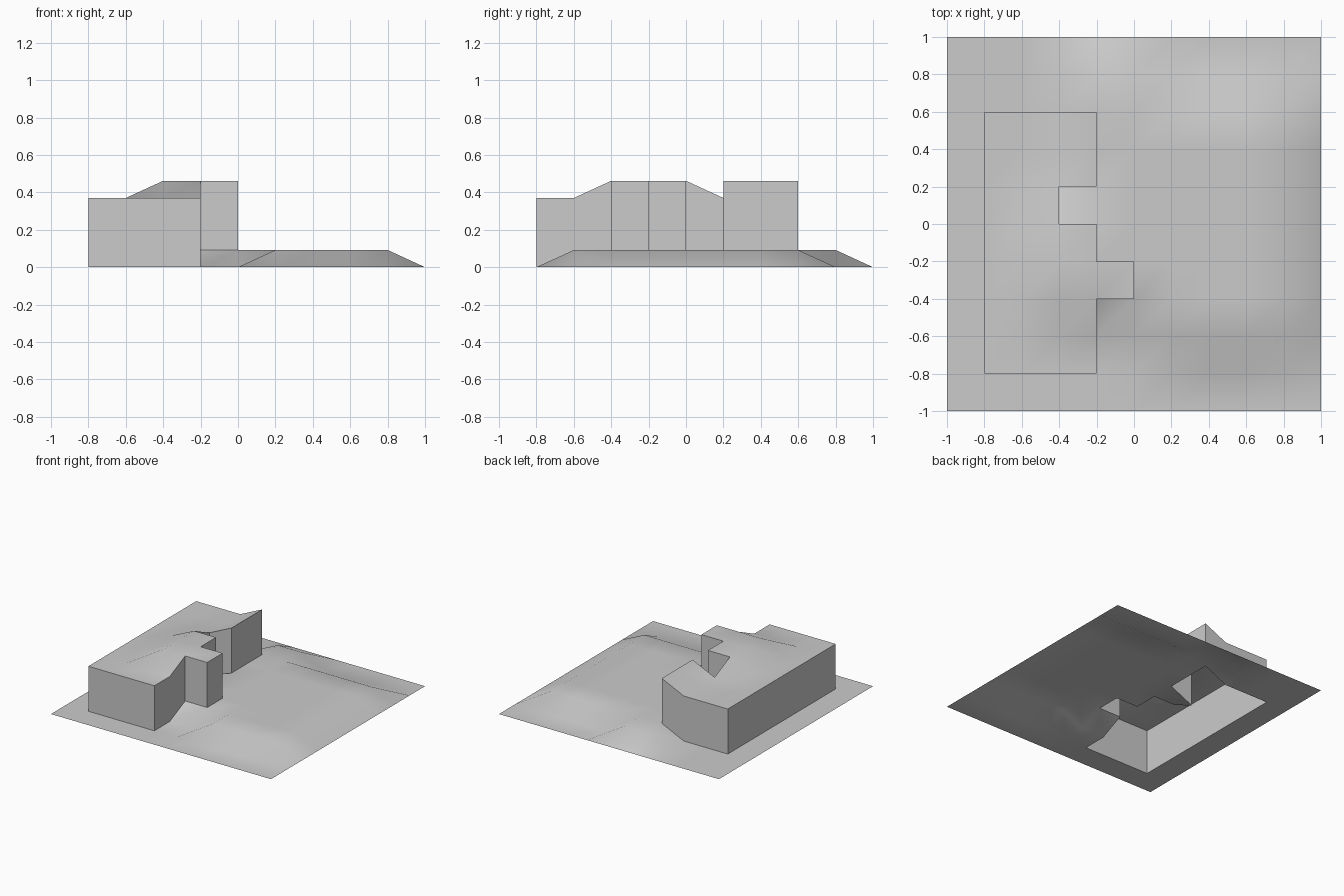
import bpy, bmesh
from mathutils import Vector

if "Cube" in bpy.data.objects:
    bpy.data.objects.remove(bpy.data.objects["Cube"])

STEP, RISE, WALL = 0.2, 0.092, 0.37

# Raised ground: grid row -> first and last raised grid column
# (grid index 0..10 runs from -1 to 1)
raised = {2: (6, 9), 3: (3, 9), 4: (3, 9), 5: (3, 9),
          6: (4, 9), 7: (4, 9), 8: (4, 9), 9: (4, 5)}


def index(v):
    return round((v + 1) / STEP)


def in_building(face):
    c = face.calc_center_median()
    x, y = int((c.x + 1) / STEP), int((c.y + 1) / STEP)
    block = 1 <= x <= 3 and 1 <= y <= 7
    notch = (x, y) == (3, 5)
    bay = (x, y) == (4, 3)
    return (block and not notch) or bay


# Gently stepped ground sheet
bm = bmesh.new()
bmesh.ops.create_grid(bm, x_segments=10, y_segments=10, size=1)
for v in bm.verts:
    lo, hi = raised.get(index(v.co.y), (1, 0))
    v.co.z = RISE if lo <= index(v.co.x) <= hi else 0

# Building block lifted out of the ground, open underneath
cells = [f for f in bm.faces if in_building(f)]
out = bmesh.ops.extrude_face_region(bm, geom=cells)
top = [g for g in out["geom"] if isinstance(g, bmesh.types.BMVert)]
bmesh.ops.translate(bm, verts=top, vec=Vector((0, 0, WALL)))
old = [f for f in cells if f.is_valid]
if old:
    bmesh.ops.delete(bm, geom=old, context="FACES")
bmesh.ops.recalc_face_normals(bm, faces=bm.faces)
if sum(f.normal.z * f.calc_area() for f in bm.faces) < 0:
    bmesh.ops.reverse_faces(bm, faces=bm.faces)

mesh = bpy.data.meshes.new("terrain_with_building")
bm.to_mesh(mesh)
bm.free()
obj = bpy.data.objects.new("terrain_with_building", mesh)
bpy.context.collection.objects.link(obj)

# Smooth slopes, crisp walls
bpy.context.view_layer.objects.active = obj
obj.select_set(True)
bpy.ops.object.shade_smooth_by_angle(angle=0.7)
